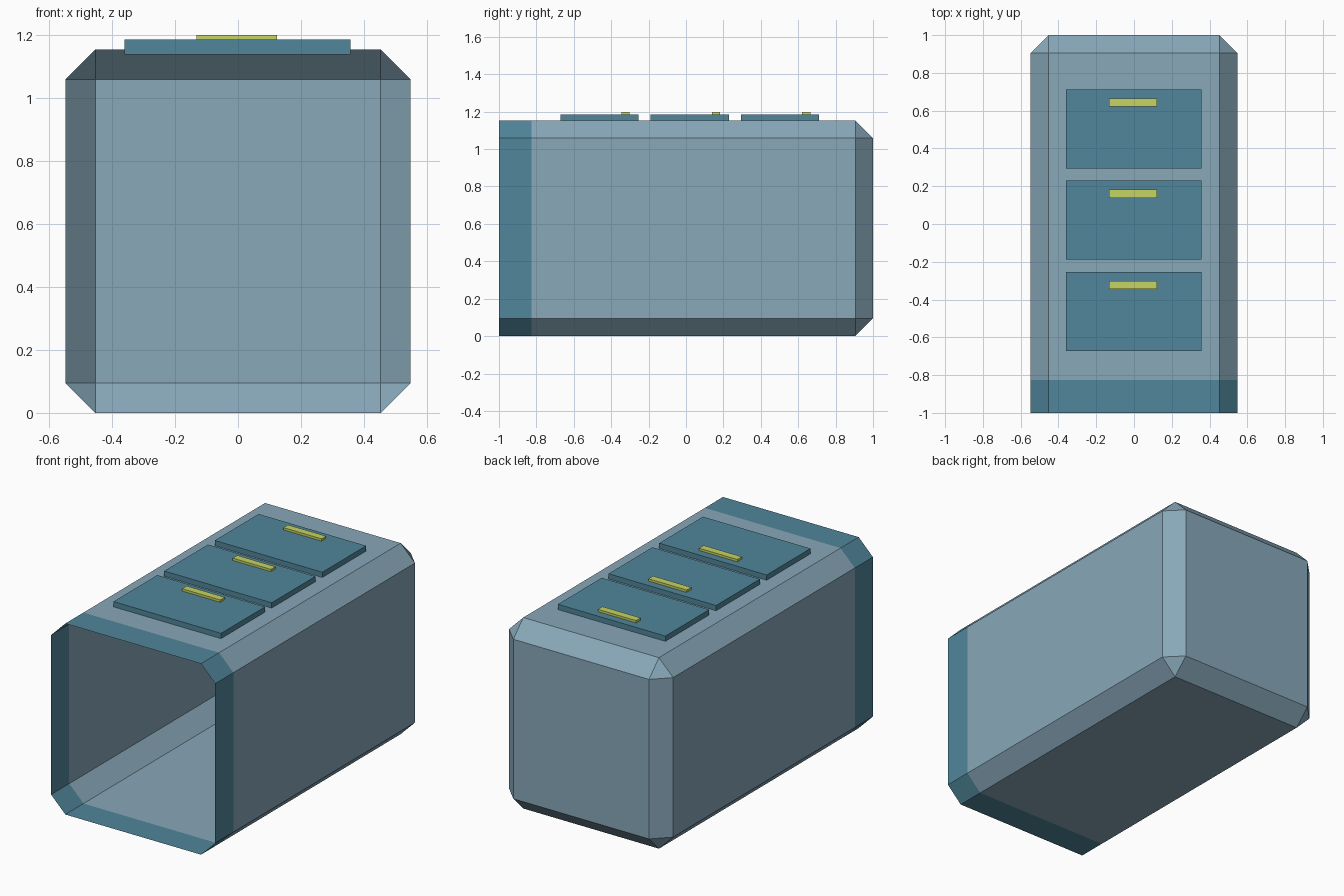
import bpy, bmesh
from mathutils import Matrix, Vector

if "Cube" in bpy.data.objects:
    bpy.data.objects.remove(bpy.data.objects["Cube"])


def srgb(r, g, b):
    return tuple((c / 255 / 12.92) if c < 10 else ((c / 255 + 0.055) / 1.055) ** 2.4
                 for c in (r, g, b)) + (1.0,)


def material(name, rgb):
    m = bpy.data.materials.new(name)
    m.diffuse_color = srgb(*rgb)
    m.use_nodes = True
    m.node_tree.nodes["Principled BSDF"].inputs["Base Color"].default_value = m.diffuse_color
    return m


GREY = material("grey_blue", (136, 168, 185))
TEAL = material("teal", (80, 134, 155))
YELLOW = material("yellow_green", (199, 212, 98))


def box_bmesh(lo, hi):
    lo, hi = Vector(lo), Vector(hi)
    bm = bmesh.new()
    bmesh.ops.create_cube(bm, size=1, matrix=Matrix.Translation((lo + hi) / 2)
                          @ Matrix.Diagonal((*(hi - lo), 1)))
    return bm


def finish(bm, name, *mats):
    me = bpy.data.meshes.new(name)
    bm.to_mesh(me)
    bm.free()
    for m in mats:
        me.materials.append(m)
    ob = bpy.data.objects.new(name, me)
    bpy.context.collection.objects.link(ob)
    return ob


# Shell: chamfered box, cut open at the front, with a teal rim band
BAND_Y = -0.827
bm = box_bmesh((-0.548, -1.5, 0), (0.548, 1, 1.153))
bmesh.ops.bevel(bm, geom=bm.edges[:], offset=0.095, offset_type='OFFSET',
                segments=1, affect='EDGES')
for y, cut in ((-1, True), (BAND_Y, False)):
    bmesh.ops.bisect_plane(bm, geom=bm.verts[:] + bm.edges[:] + bm.faces[:],
                           plane_co=(0, y, 0), plane_no=(0, 1, 0), clear_inner=cut)
for f in bm.faces:
    f.material_index = int(f.calc_center_median().y < BAND_Y)
finish(bm, "shell", GREY, TEAL)

# Three lid plates, each with a handle near its rear edge
for i in range(3):
    y = 0.02 + (i - 1) * 0.483
    finish(box_bmesh((-0.361, y - 0.209, 1.137), (0.357, y + 0.209, 1.185)),
           f"lid_plate_{i + 1}", TEAL)
    finish(box_bmesh((-0.132, y + 0.118, 1.175), (0.123, y + 0.162, 1.199)),
           f"lid_handle_{i + 1}", YELLOW)
